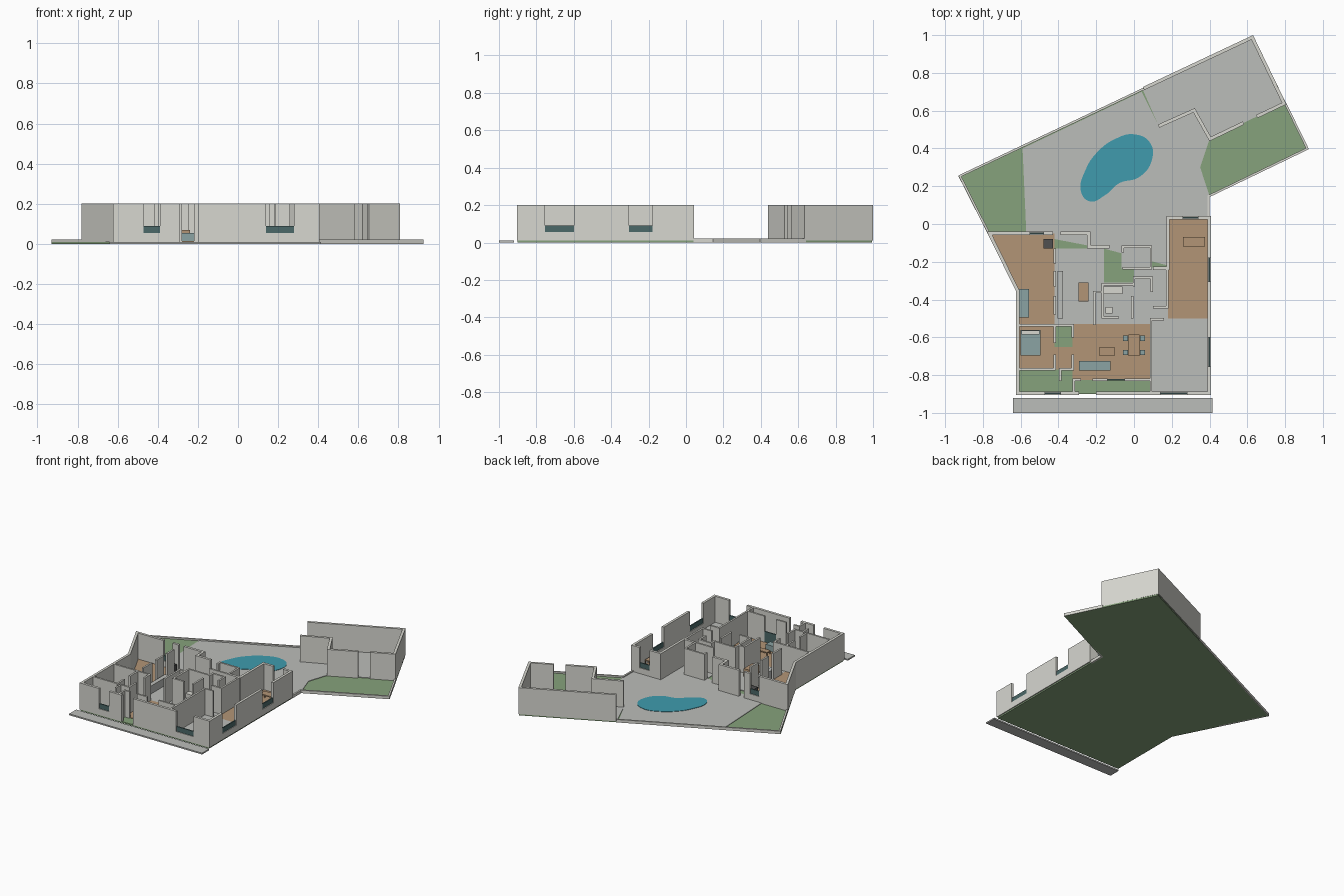
import bpy, bmesh
from mathutils import Vector


def mat(name, rgb):
    m = bpy.data.materials.new(name)
    m.diffuse_color = (*rgb, 1)
    return m


GRASS = mat("grass", (0.24, 0.36, 0.20))
PAVING = mat("paving", (0.50, 0.51, 0.49))
WOOD = mat("wood", (0.45, 0.30, 0.18))
WATER = mat("water", (0.05, 0.33, 0.42))
PLASTER = mat("plaster", (0.68, 0.68, 0.63))
GLASS = mat("glass", (0.07, 0.14, 0.14))
FABRIC = mat("fabric", (0.26, 0.37, 0.37))
DARK = mat("dark_metal", (0.08, 0.08, 0.08))


def finish(name, bm, m):
    bmesh.ops.recalc_face_normals(bm, faces=bm.faces)
    me = bpy.data.meshes.new(name)
    bm.to_mesh(me)
    bm.free()
    me.materials.append(m)
    ob = bpy.data.objects.new(name, me)
    bpy.context.collection.objects.link(ob)
    return ob


def slab(name, pts, z0, z1, m):
    """Flat polygon extruded from z0 to z1."""
    bm = bmesh.new()
    f = bm.faces.new([bm.verts.new((x, y, z0)) for x, y in pts])
    r = bmesh.ops.extrude_face_region(bm, geom=[f])
    for v in r["geom"]:
        if isinstance(v, bmesh.types.BMVert):
            v.co.z = z1
    return finish(name, bm, m)


def box(name, x0, x1, y0, y1, z0, z1, m):
    return slab(name, [(x0, y0), (x1, y0), (x1, y1), (x0, y1)], z0, z1, m)


def wall(name, pts, t=0.018, z0=0.01, z1=0.2, m=PLASTER):
    """Mitred wall of thickness t following a polyline."""
    p = [Vector(q) for q in pts]
    d = [(b - a).normalized() for a, b in zip(p, p[1:])]
    left, right = [], []
    for i, q in enumerate(p):
        a, b = d[max(i - 1, 0)], d[min(i, len(d) - 1)]
        na, nb = Vector((-a.y, a.x)), Vector((-b.y, b.x))
        off = (na + nb) / (1 + na.dot(nb)) * t / 2
        left.append(q + off)
        right.append(q - off)
    return slab(name, left + right[::-1], z0, z1, m)


def window(a, b):
    wall("window_sill", [a, b], z1=0.055)
    wall("window_glass", [a, b], 0.008, 0.055, 0.09, GLASS)


# Ground: lawn base, street pavement, terrace, room floors
LOT = [(0.63, 0.995), (0.925, 0.397), (0.40, 0.143), (0.40, -0.90),
       (-0.62, -0.90), (-0.62, -0.355), (-0.93, 0.254)]
slab("lawn_base", LOT, 0, 0.01, GRASS)
box("street_pavement", -0.64, 0.415, -1.0, -0.92, 0, 0.01, PAVING)
FLOORS = [
    ("terrace", PAVING, [(-0.59, 0.40), (0.04, 0.70), (0.10, 0.58), (0.13, 0.52), (0.315, 0.60),
                         (0.40, 0.45), (0.35, 0.30), (0.40, 0.15), (0.40, 0.04), (0.18, 0.04),
                         (0.18, -0.22), (-0.16, -0.13), (-0.42, -0.08), (-0.42, -0.05), (-0.57, -0.05)]),
    ("pavilion_floor", PAVING, [(0.045, 0.715), (0.63, 0.99), (0.80, 0.64), (0.40, 0.45),
                                (0.315, 0.60), (0.13, 0.52)]),
    ("den_floor", WOOD, [(-0.76, -0.05), (-0.42, -0.05), (-0.42, -0.53), (-0.615, -0.53), (-0.615, -0.355)]),
]
for n, m, pts in FLOORS:
    slab(n, pts, 0.01, 0.0135, m)
for n, x0, x1, y0, y1, m in [
        ("bedroom_floor", -0.615, -0.42, -0.77, -0.54, WOOD),
        ("hall_floor", -0.42, -0.325, -0.77, -0.65, WOOD),
        ("living_floor", -0.325, 0.085, -0.825, -0.53, WOOD),
        ("study_floor", 0.18, 0.40, -0.50, 0.03, WOOD),
        ("kitchen_floor", -0.42, -0.16, -0.53, -0.13, PAVING),
        ("passage_floor", -0.16, 0.18, -0.53, -0.31, PAVING),
        ("lobby_floor", 0.0, 0.18, -0.31, -0.23, PAVING),
        ("store_floor", -0.065, 0.09, -0.235, -0.12, PAVING),
        ("garage_floor", 0.085, 0.40, -0.895, -0.50, PAVING)]:
    box(n, x0, x1, y0, y1, 0.01, 0.0135, m)

# Pool: smooth closed curve filled flat
cu = bpy.data.curves.new("pool", "CURVE")
cu.dimensions = "2D"
cu.fill_mode = "BOTH"
cu.extrude = 0.003
pool_pts = [(-0.28, 0.17), (-0.235, 0.12), (-0.15, 0.155), (-0.08, 0.215), (0.03, 0.25), (0.095, 0.34),
            (0.085, 0.43), (0.0, 0.475), (-0.10, 0.45), (-0.19, 0.385), (-0.255, 0.29)]
sp = cu.splines.new("BEZIER")
sp.bezier_points.add(len(pool_pts) - 1)
sp.use_cyclic_u = True
for b, q in zip(sp.bezier_points, pool_pts):
    b.co = (*q, 0)
    b.handle_left_type = b.handle_right_type = "AUTO"
cu.materials.append(WATER)
pool = bpy.data.objects.new("pool", cu)
pool.location.z = 0.013
bpy.context.collection.objects.link(pool)

# Low kerb round the open lot edges
wall("kerb_west", [(-0.763, -0.06), (-0.922, 0.254), (0.05, 0.715)], 0.012, 0.0, 0.021)
wall("kerb_east", [(0.80, 0.64), (0.918, 0.399), (0.395, 0.147), (0.395, 0.04)], 0.012, 0.0, 0.021)

# Outer house walls, broken at windows and doors
OUTER = [
    [(0.28, -0.895), (0.398, -0.895), (0.398, -0.755)],
    [(0.398, -0.60), (0.398, -0.305)],
    [(0.398, -0.18), (0.398, 0.033), (0.34, 0.033)],
    [(0.26, 0.033), (0.18, 0.033), (0.18, -0.235), (0.10, -0.235)],
    [(-0.20, -0.895), (0.14, -0.895)],
    [(-0.39, -0.895), (-0.29, -0.895)],
    [(-0.47, -0.895), (-0.615, -0.895), (-0.615, -0.355), (-0.765, -0.05), (-0.55, -0.05)],
    [(-0.48, -0.05), (-0.43, -0.05)],
    [(-0.39, -0.05), (-0.24, -0.05), (-0.24, -0.12), (-0.13, -0.12)],
]
for pts in OUTER:
    wall("outer_wall", pts)
for a, b in [((0.14, -0.895), (0.28, -0.895)), ((-0.47, -0.895), (-0.39, -0.895)),
             ((0.398, -0.755), (0.398, -0.60)), ((0.398, -0.305), (0.398, -0.18)),
             ((0.26, 0.033), (0.34, 0.033)), ((-0.55, -0.05), (-0.48, -0.05))]:
    window(a, b)

# Pavilion walls at the back of the lot
wall("pavilion_wall", [(0.05, 0.717), (0.626, 0.988), (0.795, 0.638), (0.65, 0.569)])
wall("pavilion_wall", [(0.58, 0.535), (0.403, 0.450), (0.318, 0.602), (0.13, 0.518)])

# Inner partitions
INNER = [
    [(-0.06, -0.15), (-0.06, -0.12), (0.09, -0.12), (0.09, -0.235), (-0.06, -0.235)],
    [(0.175, -0.235), (0.175, -0.44), (0.10, -0.44)],
    [(0.0, -0.33), (0.0, -0.285), (0.095, -0.285), (0.095, -0.36)],
    [(0.0, -0.32), (-0.165, -0.32), (-0.165, -0.495), (-0.08, -0.495)],
    [(-0.01, -0.38), (-0.01, -0.50)],
    [(-0.165, -0.36), (-0.21, -0.36), (-0.21, -0.535)],
    [(0.16, -0.505), (0.09, -0.505), (0.09, -0.895)],
    [(-0.42, -0.13), (-0.42, -0.21)], [(-0.42, -0.25), (-0.42, -0.33)],
    [(-0.42, -0.38), (-0.42, -0.48)],
    [(-0.615, -0.535), (-0.325, -0.535), (-0.325, -0.60)],
    [(-0.42, -0.54), (-0.42, -0.63)], [(-0.42, -0.69), (-0.42, -0.77)],
    [(-0.615, -0.77), (-0.415, -0.77)],
    [(-0.39, -0.83), (-0.39, -0.77), (-0.325, -0.77), (-0.325, -0.69)],
    [(-0.32, -0.895), (-0.32, -0.825), (-0.28, -0.825)],
    [(-0.22, -0.825), (-0.14, -0.825)], [(-0.05, -0.825), (0.085, -0.825)],
]
for pts in INNER:
    wall("partition", pts, 0.013)
wall("patio_glass", [(-0.14, -0.825), (-0.05, -0.825)], 0.008, 0.01, 0.09, GLASS)

# Furniture blocks
F = 0.0135
for n, x0, x1, y0, y1, z, m in [
        ("living_sofa", -0.29, -0.125, -0.775, -0.725, 0.055, FABRIC),
        ("den_sofa", -0.61, -0.555, -0.495, -0.345, 0.05, FABRIC),
        ("bed", -0.60, -0.495, -0.695, -0.56, 0.045, FABRIC),
        ("pillow", -0.595, -0.50, -0.585, -0.565, 0.053, PLASTER),
        ("kitchen_island", -0.295, -0.24, -0.41, -0.31, 0.07, WOOD),
        ("kitchen_counter", -0.405, -0.375, -0.50, -0.25, 0.07, PAVING),
        ("bathtub", -0.16, -0.06, -0.37, -0.33, 0.045, PLASTER),
        ("toilet", -0.15, -0.115, -0.475, -0.44, 0.04, PLASTER),
        ("grill", -0.48, -0.43, -0.13, -0.08, 0.07, DARK)]:
    box(n, x0, x1, y0, y1, F, z, m)


def table(name, x0, x1, y0, y1, h):
    box(name + "_top", x0, x1, y0, y1, h - 0.008, h, WOOD)
    for x in (x0, x1 - 0.006):
        for y in (y0, y1 - 0.006):
            box(name + "_leg", x, x + 0.006, y, y + 0.006, F, h - 0.008, WOOD)


table("dining_table", -0.03, 0.03, -0.70, -0.585, 0.06)
table("coffee_table", -0.185, -0.10, -0.695, -0.655, 0.038)
table("desk", 0.26, 0.375, -0.12, -0.07, 0.06)
for x in (-0.045, 0.045):
    for y in (-0.605, -0.68):
        box("chair", x - 0.014, x + 0.014, y - 0.014, y + 0.014, F, 0.042, FABRIC)
